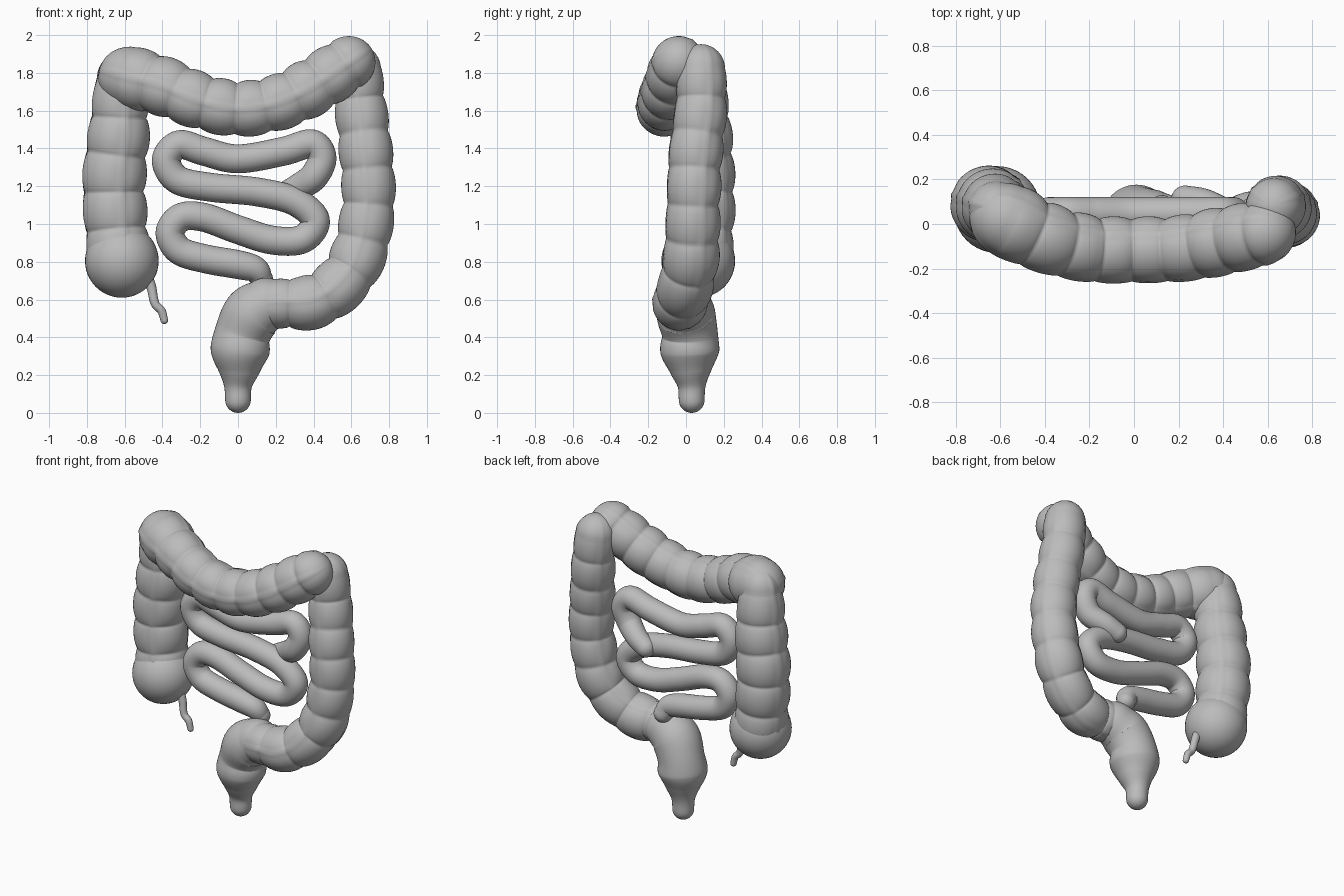
import bpy, bmesh, math
from mathutils import Vector

default_cube = bpy.data.objects.get("Cube")
if default_cube:
    bpy.data.objects.remove(default_cube, do_unlink=True)

# Single plain material
grey = bpy.data.materials.new("plain_grey")
grey.use_nodes = True
colour = (0.5, 0.5, 0.5, 1)
grey.diffuse_color = colour
grey.node_tree.nodes["Principled BSDF"].inputs["Base Color"].default_value = colour

FRONT = Vector((0, -1, 0))


def spline(points, steps):
    """Smooth path through (x, y, z, radius) points."""
    pts = [Vector(p) for p in points]
    pts = [pts[0] * 2 - pts[1]] + pts + [pts[-1] * 2 - pts[-2]]
    path = []
    for a, b, c, d in zip(pts, pts[1:], pts[2:], pts[3:]):
        for i in range(steps):
            t = i / steps
            path.append(0.5 * (2 * b + (c - a) * t + (2 * a - 5 * b + 4 * c - d) * t * t
                               + (3 * b - a - 3 * c + d) * t ** 3))
    path.append(pts[-2])
    return path


def cap(centre, tangent, radius, rings=8):
    """Ring positions of a rounded end, from the rim to the tip."""
    angles = [math.pi / 2 * k / (rings + 0.2) for k in range(1, rings + 1)]
    return [(centre + tangent * radius * math.sin(a), radius * math.cos(a)) for a in angles]


def tube(name, points, sides=48, steps=24, pouch=0, phase=0, depth=0.13, band=0):
    """Round-ended tube; pouch is the spacing of its bulges, band turns its three ridges."""
    path = spline(points, steps)
    centres = [p.xyz for p in path]
    last = len(path) - 1
    tangents = [(centres[min(i + 1, last)] - centres[max(i - 1, 0)]).normalized()
                for i in range(last + 1)]
    rings, travelled = [], 0
    for i, p in enumerate(path):
        if i:
            travelled += (centres[i] - centres[i - 1]).length
        rings.append((centres[i], p.w, tangents[i], travelled))
    start = [(c, r, tangents[0], 0) for c, r in cap(centres[0], -tangents[0], path[0].w)]
    end = [(c, r, tangents[-1], travelled) for c, r in cap(centres[-1], tangents[-1], path[-1].w)]
    rings = start[::-1] + rings + end

    bm = bmesh.new()
    loops = []
    for centre, radius, tangent, s in rings:
        front = (FRONT - tangent * FRONT.dot(tangent)).normalized()
        side = tangent.cross(front)
        pinch = 0
        if pouch:
            pinch = depth * (1 - abs(math.sin(math.pi * (s / pouch + phase))) ** 0.6)
        loop = []
        for k in range(sides):
            a = math.tau * k / sides
            r = radius
            if pouch:
                third = math.tau / 3
                off = (a - band + third / 2) % third - third / 2
                flat = math.exp(-(off / 0.25) ** 2)
                ridge = math.exp(-(off / 0.09) ** 2)
                r *= 1 - pinch * (1 - 0.5 * flat) - 0.04 * flat + 0.05 * ridge
            loop.append(bm.verts.new(centre + (front * math.cos(a) + side * math.sin(a)) * r))
        loops.append(loop)
    for low, high in zip(loops, loops[1:]):
        for k in range(sides):
            n = (k + 1) % sides
            bm.faces.new((low[k], low[n], high[n], high[k]))
    bm.faces.new(loops[0][::-1])
    bm.faces.new(loops[-1])
    return finish(name, bm)


def finish(name, bm):
    bmesh.ops.recalc_face_normals(bm, faces=bm.faces)
    for face in bm.faces:
        face.smooth = True
    mesh = bpy.data.meshes.new(name)
    bm.to_mesh(mesh)
    bm.free()
    mesh.materials.append(grey)
    obj = bpy.data.objects.new(name, mesh)
    bpy.context.collection.objects.link(obj)
    return obj


# Large bowel, right side going up
tube("ascending_colon", [
    (-.63, .08, .84, .17), (-.65, .09, 1.05, .172), (-.655, .09, 1.25, .172),
    (-.63, .08, 1.5, .165), (-.62, .07, 1.77, .138)],
    pouch=0.2, phase=0.35, band=0.25)

# Blind pouch at the bottom of the ascending part
bm = bmesh.new()
bmesh.ops.create_uvsphere(bm, u_segments=40, v_segments=24, radius=0.195)
bmesh.ops.translate(bm, verts=bm.verts, vec=(-.615, .065, .805))
finish("caecum", bm)

# Thin worm-like tail
tube("appendix", [
    (-.49, .05, .74, .03), (-.46, .05, .67, .026), (-.44, .04, .58, .023),
    (-.405, .04, .54, .022), (-.39, .04, .49, .02)], sides=16, steps=10)

# Large bowel, sagging across the front
tube("transverse_colon", [
    (-.57, .02, 1.775, .172), (-.4, -.06, 1.73, .16), (-.2, -.11, 1.65, .152),
    (0, -.115, 1.61, .15), (.2, -.11, 1.64, .15), (.38, -.08, 1.72, .155),
    (.58, -.04, 1.85, .15)],
    pouch=0.158, phase=0.15)

# Large bowel, left side going down and curling to the middle
tube("descending_colon", [
    (.63, .08, 1.82, .132), (.65, .08, 1.62, .14), (.68, .05, 1.35, .145),
    (.69, .04, 1.1, .145), (.64, .03, .84, .15), (.54, 0, .68, .148),
    (.4, -.03, .59, .148), (.25, -.035, .58, .138), (.13, -.02, .575, .12)],
    pouch=0.19, phase=0.2, band=0.1)

# Final straight part with its narrow outlet
tube("rectum", [
    (.15, -.01, .575, .14), (.075, 0, .52, .155), (.025, .02, .42, .148),
    (.01, .02, .32, .155), (.005, .025, .22, .11), (0, .03, .14, .074),
    (0, .03, .068, .068)])

# Small bowel snaking inside the frame: x, z pairs in one plane, ends bent backward
snake = [
    (.4, 1.25), (.445, 1.35), (.39, 1.425), (.24, 1.385), (0, 1.345), (-.18, 1.385),
    (-.31, 1.42), (-.38, 1.34), (-.32, 1.235), (-.15, 1.195), (.1, 1.17), (.3, 1.12),
    (.41, 1.02), (.34, .92), (.18, .915), (0, .97), (-.18, 1.035), (-.3, 1.035),
    (-.36, .955), (-.31, .86), (-.17, .815), (0, .785)]
tube("small_intestine",
     [(.23, .11, 1.15, .063), (.31, .09, 1.19, .07)]
     + [(x, .045, z, .076) for x, z in snake]
     + [(.09, .05, .76, .07), (.125, .07, .71, .06)], sides=32, steps=12)
